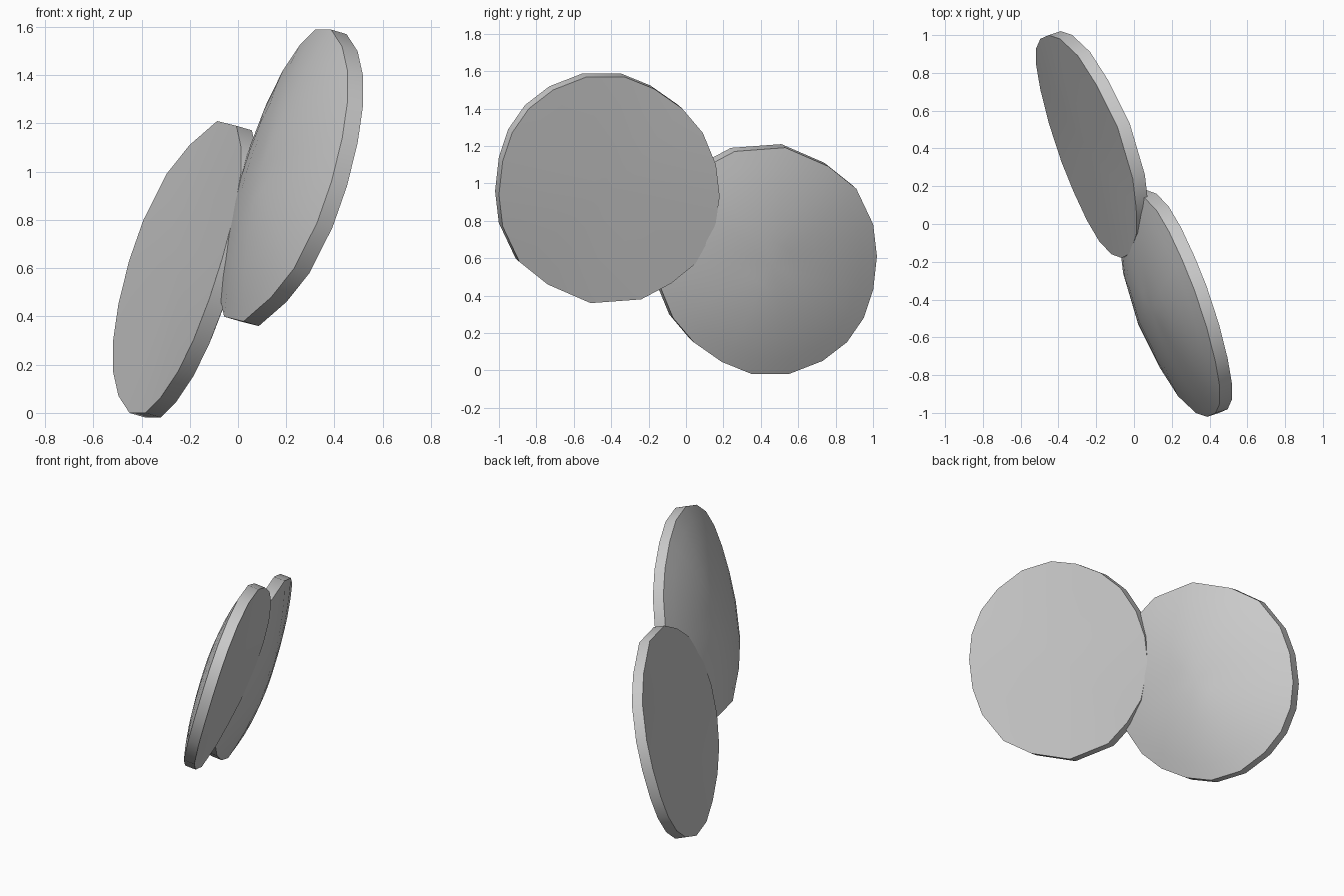
import bpy, bmesh, math
from mathutils import Vector

if "Cube" in bpy.data.objects:
    bpy.data.objects.remove(bpy.data.objects["Cube"])

# Rim outline of the flat outer face (y, z), a slightly uneven circle
RIM = [(.18, .93), (.16, 1.10), (.09, 1.27), (-.02, 1.40), (-.17, 1.505),
       (-.33, 1.57), (-.53, 1.57), (-.71, 1.50), (-.84, 1.40), (-.93, 1.27),
       (-.98, 1.12), (-1.0, .94), (-.98, .77), (-.89, .58), (-.74, .46),
       (-.51, .36), (-.24, .38), (-.08, .465), (.05, .57), (.155, .76)]
CENTRE = Vector((.25, -.41, .965))
PIVOT = Vector((0, 0, .785))
NORMAL = Vector((1, .325, -.295)).normalized()
THICK, DOME = .07, .10


def rim_point(y, z):
    """Place a rim point on the tilted disc, with its slight saddle warp."""
    dy, dz = y - CENTRE.y, z - CENTRE.z
    warp = .018 * (dy * dy - dz * dz) / .36
    return Vector((CENTRE.x - .325 * dy + .295 * dz + warp, y, z))


def disc(name, side):
    bm = bmesh.new()

    def vert(p):
        return bm.verts.new(PIVOT + side * (p - PIVOT))

    outer = [rim_point(y, z) for y, z in RIM]
    rings = [[vert(p) for p in outer]]
    # side wall, then domed inner face
    for t in (1, .85, .65, .42, .2):
        rings.append([vert(CENTRE + t * (p - CENTRE)
                           - NORMAL * (THICK + DOME * (1 - t * t))) for p in outer])
    n = len(outer)
    for a, b in zip(rings, rings[1:]):
        for i in range(n):
            j = (i + 1) % n
            bm.faces.new((a[i], a[j], b[j], b[i]))
    # flat outer face and dome tip
    caps = ((rings[0], vert(CENTRE)),
            (rings[-1], vert(CENTRE - NORMAL * (THICK + DOME))))
    for ring, tip in caps:
        for i in range(n):
            bm.faces.new((ring[i], ring[(i + 1) % n], tip))
    bmesh.ops.recalc_face_normals(bm, faces=bm.faces[:])
    mesh = bpy.data.meshes.new(name)
    bm.to_mesh(mesh)
    bm.free()
    ob = bpy.data.objects.new(name, mesh)
    bpy.context.collection.objects.link(ob)
    bpy.ops.object.select_all(action='DESELECT')
    ob.select_set(True)
    bpy.context.view_layer.objects.active = ob
    bpy.ops.object.shade_smooth_by_angle(angle=math.radians(30))


# Two identical discs, point-mirrored, domes facing each other
disc("upper_front_disc", 1)
disc("lower_back_disc", -1)
